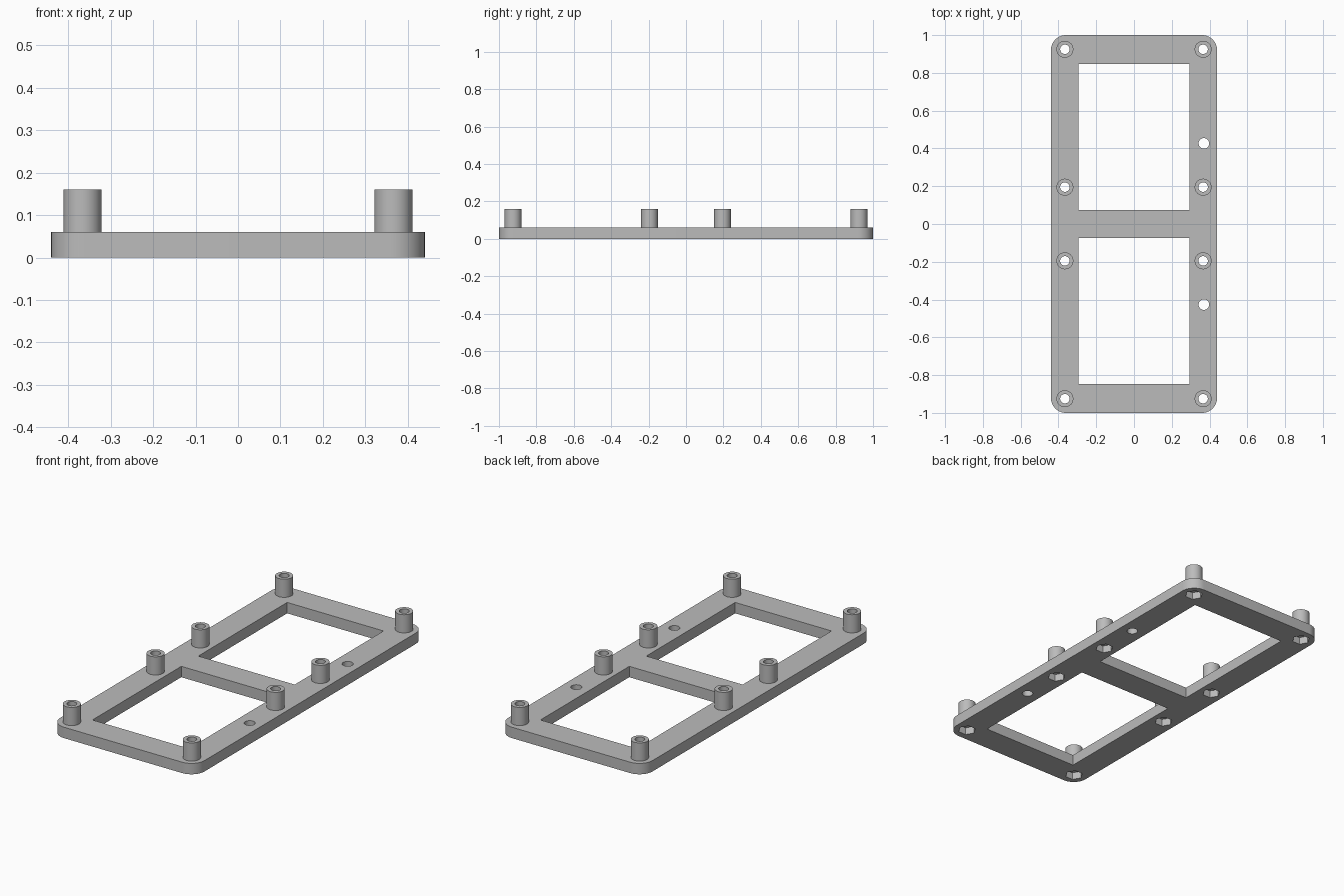
import bpy, bmesh, math
from mathutils import Matrix

if "Cube" in bpy.data.objects:
    bpy.data.objects.remove(bpy.data.objects["Cube"], do_unlink=True)

HALF_X, HALF_Y, THICK, CORNER = 0.44, 1.0, 0.06, 0.08
POST_TOP, POST_R, BORE_R = 0.16, 0.045, 0.025
POSTS = [(sx * 0.366, sy * y) for sx in (-1, 1) for sy in (-1, 1) for y in (0.925, 0.195)]
SCREW_HOLES = [(0.37, 0.427), (0.37, -0.427)]

grey = bpy.data.materials.new("plain grey")
grey.use_nodes = True
grey.diffuse_color = (0.5, 0.5, 0.5, 1)
grey.node_tree.nodes["Principled BSDF"].inputs["Base Color"].default_value = (0.5, 0.5, 0.5, 1)


def make_object(name, bm):
    bmesh.ops.recalc_face_normals(bm, faces=bm.faces)
    mesh = bpy.data.meshes.new(name)
    bm.to_mesh(mesh)
    bm.free()
    mesh.materials.append(grey)
    obj = bpy.data.objects.new(name, mesh)
    bpy.context.collection.objects.link(obj)
    return obj


def select_only(obj):
    bpy.ops.object.select_all(action="DESELECT")
    obj.select_set(True)
    bpy.context.view_layer.objects.active = obj


def add_prism(bm, x, y, radius, z0, z1, sides):
    place = Matrix.Translation((x, y, (z0 + z1) / 2)) @ Matrix.Rotation(0, 4, "Z")
    # Turn the prism so that a corner points along x
    if sides == 6:
        place = place @ Matrix.Rotation(math.pi / 2, 4, "Z")
    bmesh.ops.create_cone(bm, cap_ends=True, segments=sides, radius1=radius,
                          radius2=radius, depth=z1 - z0, matrix=place)


def cut(target, cutter):
    cutter.hide_render = True
    mod = target.modifiers.new("cut", "BOOLEAN")
    mod.operation, mod.solver, mod.object = "DIFFERENCE", "EXACT", cutter
    select_only(target)
    bpy.ops.object.modifier_apply(modifier=mod.name)
    bpy.data.objects.remove(cutter, do_unlink=True)


# Base plate with rounded corners
bm = bmesh.new()
outline = []
for i, (sx, sy) in enumerate([(1, 1), (-1, 1), (-1, -1), (1, -1)]):
    for k in range(13):
        a = math.pi / 2 * (i + k / 12)
        outline.append(bm.verts.new((sx * (HALF_X - CORNER) + CORNER * math.cos(a),
                                     sy * (HALF_Y - CORNER) + CORNER * math.sin(a), 0)))
base = bm.faces.new(outline)
solid = bmesh.ops.extrude_face_region(bm, geom=[base], use_keep_orig=True)
for v in solid["geom"]:
    if isinstance(v, bmesh.types.BMVert):
        v.co.z = THICK
plate = make_object("base_plate", bm)

# Two windows, the post bores and the two screw holes
bm = bmesh.new()
for s in (-1, 1):
    size = Matrix.Diagonal((0.588, 0.774, 0.3, 1))
    bmesh.ops.create_cube(bm, size=1, matrix=Matrix.Translation((0, s * 0.461, 0)) @ size)
for x, y in POSTS:
    add_prism(bm, x, y, BORE_R, -0.1, 0.2, 32)
for x, y in SCREW_HOLES:
    add_prism(bm, x, y, 0.028, -0.1, 0.2, 32)
cut(plate, make_object("opening_cutter", bm))

# Hexagonal nut pockets underneath
bm = bmesh.new()
for x, y in POSTS:
    add_prism(bm, x, y, 0.046, -0.1, 0.04, 6)
cut(plate, make_object("nut_pocket_cutter", bm))

# Hollow posts: a ring profile standing on the plate
PROFILE = [(POST_R, THICK), (POST_R, POST_TOP), (BORE_R, POST_TOP), (BORE_R, THICK)]
posts = []
for n, (x, y) in enumerate(POSTS):
    bm = bmesh.new()
    pts = [bm.verts.new((r, 0, z)) for r, z in PROFILE]
    edges = [bm.edges.new(pair) for pair in zip(pts, pts[1:])]
    bmesh.ops.spin(bm, geom=pts + edges, cent=(0, 0, 0), axis=(0, 0, 1),
                   angle=math.tau, steps=32, use_merge=True)
    bmesh.ops.remove_doubles(bm, verts=bm.verts, dist=0.0001)
    bmesh.ops.recalc_face_normals(bm, faces=bm.faces)
    if max(bm.faces, key=lambda f: f.calc_center_median().z).normal.z < 0:
        bmesh.ops.reverse_faces(bm, faces=bm.faces)
    bmesh.ops.translate(bm, verts=bm.verts, vec=(x, y, 0))
    posts.append(make_object(f"post_{n + 1}", bm))

# Smooth round walls, keep rims sharp
for obj in [plate] + posts:
    select_only(obj)
    bpy.ops.object.shade_smooth_by_angle(angle=math.radians(30))
